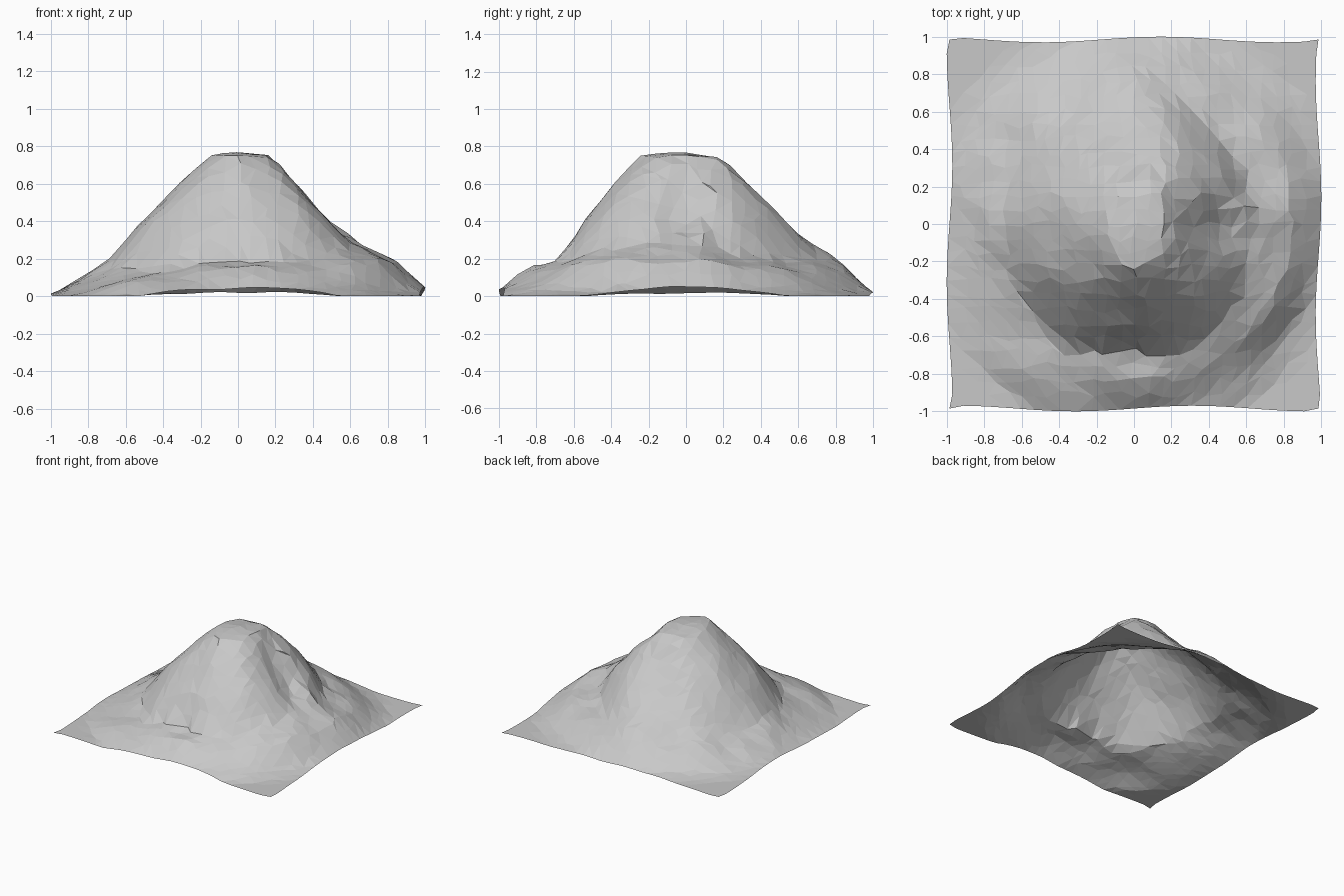
import bpy, bmesh, math, random
from mathutils import Vector, noise

if "Cube" in bpy.data.objects:
    bpy.data.objects.remove(bpy.data.objects["Cube"])

random.seed(4)
N = 26  # grid cells per side

# One slope profile every 30 degrees, counter-clockwise from +x:
# radius of summit rim, radius at z=.6, radius at z=.4, foot radius, foot z,
# skirt z (r=.85), rim z (r=1)
SLOPES = [
    (.18, .29, .45, .60, .28, .18, .05),
    (.19, .37, .54, .64, .21, .15, .05),
    (.21, .37, .53, .68, .20, .12, .03),
    (.20, .30, .51, .70, .26, .16, .02),
    (.18, .31, .49, .68, .22, .13, .02),
    (.16, .32, .50, .66, .20, .10, .02),
    (.16, .32, .52, .72, .17, .08, .01),
    (.18, .34, .52, .70, .15, .09, .03),
    (.22, .37, .55, .74, .15, .12, .07),
    (.25, .38, .54, .66, .19, .14, .03),
    (.22, .37, .55, .72, .19, .14, .05),
    (.20, .35, .53, .65, .27, .19, .03),
]
# Local spurs and gullies: x, y, height, width
BUMPS = [(.57, .07, .06, .08), (.25, .1, -.05, .09), (.15, .5, .03, .15),
         (.1, -.84, .02, .1), (-.74, -.05, .02, .08), (.3, -.38, .04, .15)]


def height(x, y):
    r = math.hypot(x, y)
    a = (math.degrees(math.atan2(y, x)) % 360) / 30
    i, t = int(a) % 12, a % 1
    t = t * t * (3 - 2 * t)
    p = [u + (v - u) * t for u, v in zip(SLOPES[i], SLOPES[(i + 1) % 12])]
    keys = [(0, .77), (p[0], .75), (p[1], .6), (p[2], .4), (p[3], p[4]),
            (.85, p[5]), (1, p[6]), (1.12, 0), (2, 0)]
    z = 0
    for (r0, z0), (r1, z1) in zip(keys, keys[1:]):
        if r0 <= r <= r1:
            z = z0 + (z1 - z0) * (r - r0) / (r1 - r0)
            break
    for bx, by, h, w in BUMPS:
        z += h * math.exp(-((x - bx) ** 2 + (y - by) ** 2) / (w * w))
    # rocky roughness, fading out at the summit and rim
    fade = max(0, min(1, (1.1 - r) * 3)) * min(1, .3 + r * 2)
    z += .03 * fade * noise.noise(Vector((x * 5, y * 5, 1.7)))
    return max(0, min(.77, z))


# Open, faceted terrain sheet
bm = bmesh.new()
rows = []
for j in range(N + 1):
    row = []
    for i in range(N + 1):
        x, y = -.985 + 1.97 * i / N, -.985 + 1.97 * j / N
        ex, ey = i in (0, N), j in (0, N)
        if not (ex or ey):
            x += random.uniform(-.022, .022)
            y += random.uniform(-.022, .022)
        # gently wavy outline
        if ex and not ey:
            x += .015 * math.sin(y * 5 + i)
        if ey and not ex:
            y += .015 * math.sin(x * 5 + j)
        row.append(bm.verts.new((x, y, height(x, y))))
    rows.append(row)
for j in range(N):
    for i in range(N):
        a, b = rows[j][i], rows[j][i + 1]
        c, d = rows[j + 1][i + 1], rows[j + 1][i]
        # split each cell along its flatter diagonal
        if abs(a.co.z - c.co.z) < abs(b.co.z - d.co.z):
            tris = ((a, b, c), (a, c, d))
        else:
            tris = ((a, b, d), (b, c, d))
        for t in tris:
            bm.faces.new(t)
me = bpy.data.meshes.new("mountain")
bm.to_mesh(me)
bm.free()

stone = bpy.data.materials.new("stone grey")
stone.diffuse_color = (.58, .58, .58, 1)
stone.use_nodes = True
stone.node_tree.nodes["Principled BSDF"].inputs["Base Color"].default_value = stone.diffuse_color
me.materials.append(stone)
bpy.context.collection.objects.link(bpy.data.objects.new("mountain", me))
